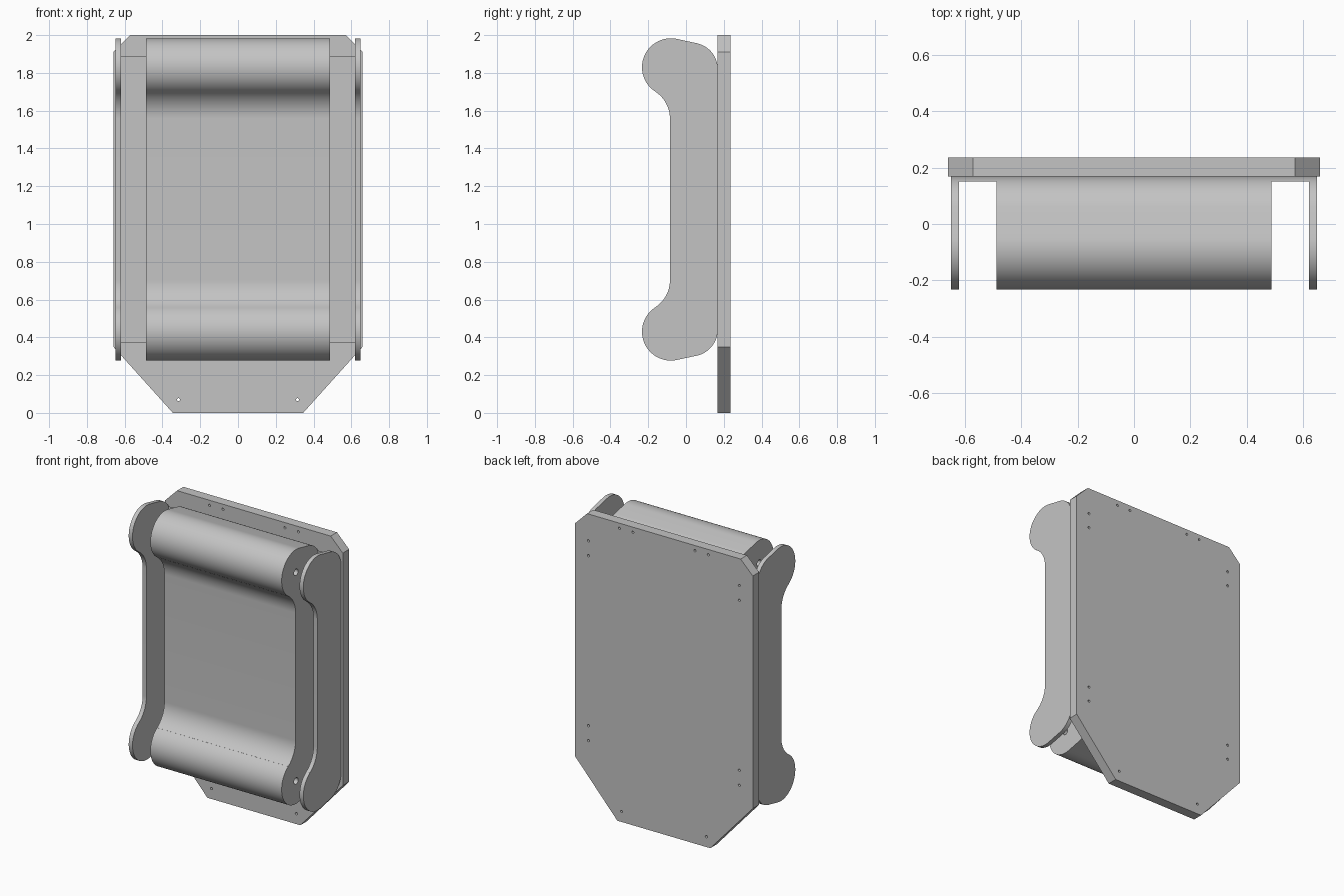
import bpy, bmesh
from math import sin, cos, radians
from mathutils import Matrix, Vector

cube = bpy.data.objects.get("Cube")
if cube:
    bpy.data.objects.remove(cube, do_unlink=True)

GREY = (0.55, 0.55, 0.55, 1)
grey = bpy.data.materials.new("plain grey")
grey.use_nodes = True
grey.diffuse_color = GREY
grey.node_tree.nodes["Principled BSDF"].inputs["Base Color"].default_value = GREY

MID_Z = 1.13        # height of the mirror line of the side profile
BULB = (-0.08, 1.83)  # centre of the upper front bulb


def make_object(name, bm):
    bmesh.ops.recalc_face_normals(bm, faces=bm.faces)
    mesh = bpy.data.meshes.new(name)
    bm.to_mesh(mesh)
    bm.free()
    mesh.materials.append(grey)
    obj = bpy.data.objects.new(name, mesh)
    bpy.context.collection.objects.link(obj)
    return obj


def prism(name, points, direction):
    """Extrude a closed outline along a direction."""
    bm = bmesh.new()
    face = bm.faces.new([bm.verts.new(p) for p in points])
    ext = bmesh.ops.extrude_face_region(bm, geom=[face])
    moved = [g for g in ext["geom"] if isinstance(g, bmesh.types.BMVert)]
    bmesh.ops.translate(bm, verts=moved, vec=Vector(direction))
    return make_object(name, bm)


def drills(name, centres, axis, radius, depth):
    """Cylinders along x or y, used as one cutter."""
    bm = bmesh.new()
    turn = Matrix.Rotation(radians(90), 4, "Y" if axis == "X" else "X")
    for c in centres:
        bmesh.ops.create_cone(bm, cap_ends=True, segments=20, radius1=radius,
                              radius2=radius, depth=depth,
                              matrix=Matrix.Translation(c) @ turn)
    return make_object(name, bm)


def cut(obj, cutter):
    cutter.hide_render = True
    mod = obj.modifiers.new("cut", "BOOLEAN")
    mod.operation = "DIFFERENCE"
    mod.solver = "EXACT"
    mod.object = cutter
    select(obj)
    bpy.ops.object.modifier_apply(modifier=mod.name)
    bpy.data.objects.remove(cutter, do_unlink=True)


def select(obj):
    bpy.ops.object.select_all(action="DESELECT")
    obj.select_set(True)
    bpy.context.view_layer.objects.active = obj


def arc(centre, r, start, end, steps):
    angles = [radians(start + (end - start) * i / steps) for i in range(steps + 1)]
    return [(centre[0] + r * cos(a), centre[1] + r * sin(a)) for a in angles]


# Side profile: rear shoulder, front bulb, concave neck, then mirrored below
upper = (arc((0.028, 1.82), 0.14, 0, 77, 16)
         + arc(BULB, 0.153, 77, 237, 40)
         + arc((-0.257, 1.557), 0.172, 57, 0, 14))
profile = upper + [(y, 2 * MID_Z - z) for y, z in reversed(upper)]


def profile_prism(name, half_width):
    points = [(-half_width, y, z) for y, z in profile]
    return prism(name, points, (2 * half_width, 0, 0))


# Central body with an axle hole through each bulb
body = profile_prism("roller_body", 0.487)
axles = [(0, BULB[0], z) for z in (BULB[1], 2 * MID_Z - BULB[1])]
cut(body, drills("axle_cutter", axles, "X", 0.022, 2))

# U-shaped bracket: the same profile, hollowed to two cheeks and a thin web
bracket = profile_prism("side_bracket", 0.648)
bm = bmesh.new()
bmesh.ops.create_cube(bm, size=1, matrix=Matrix.Translation((0, -0.35, 1))
                      @ Matrix.Diagonal((1.24, 1, 3, 1)))
cut(bracket, make_object("bracket_cutter", bm))

# Back plate with clipped corners
right_edge = [(0.345, 0), (0.66, 0.35), (0.66, 1.91), (0.57, 2)]
outline = right_edge + [(-x, z) for x, z in reversed(right_edge)]
plate = prism("back_plate", [(x, 0.168, z) for x, z in outline], (0, 0.067, 0))

# Screw holes: two at the foot, two pairs on top, two pairs down each side
half = [(0.315, 0.07), (0.23, 1.965), (0.33, 1.965)]
half += [(0.56, z) for z in (0.48, 0.58, 1.72, 1.82)]
screws = [(s * x, 0.2, z) for x, z in half for s in (-1, 1)]
cut(plate, drills("screw_cutter", screws, "Y", 0.008, 0.3))

for obj in (body, bracket, plate):
    select(obj)
    bpy.ops.object.shade_smooth_by_angle(angle=radians(30))
